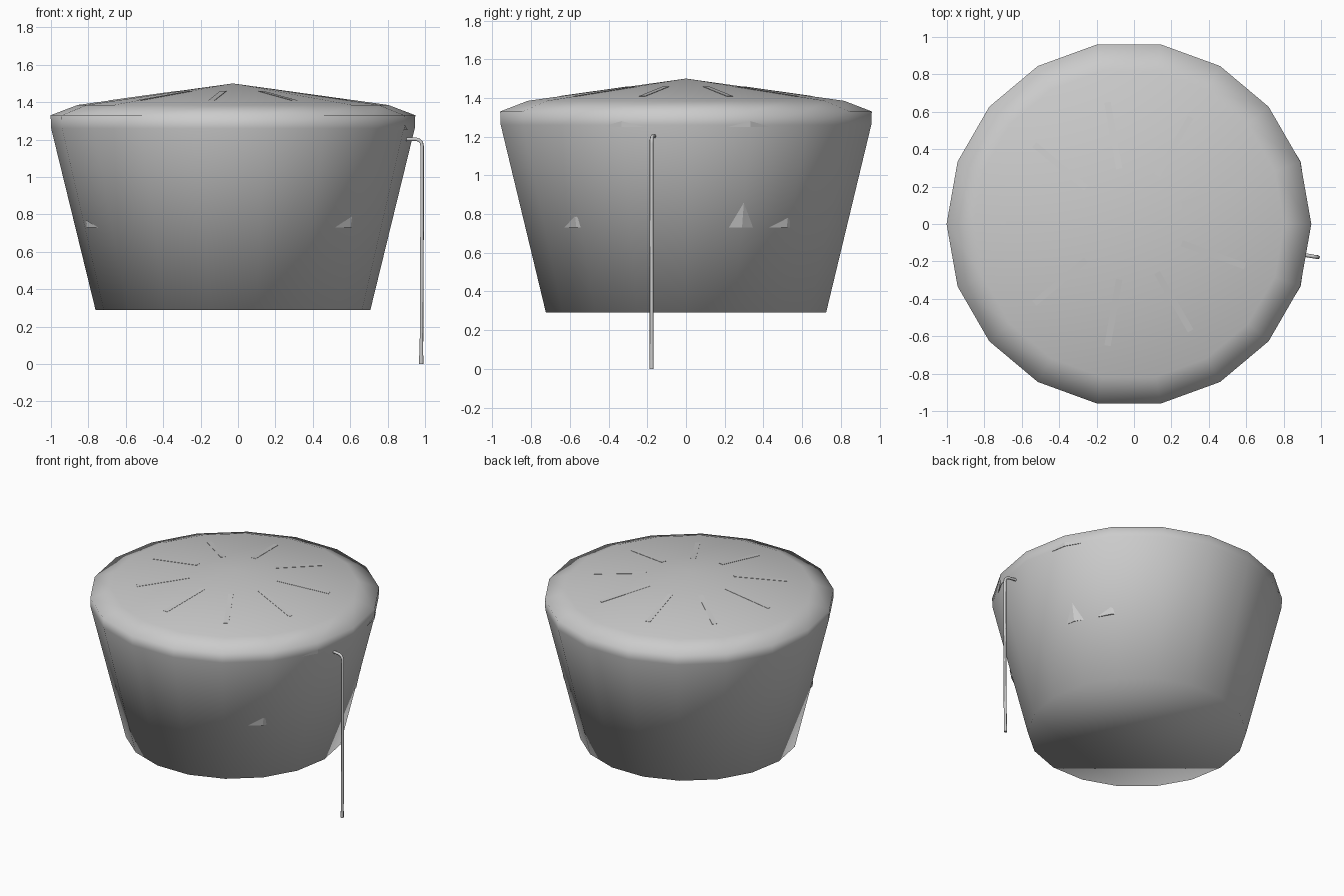
import bpy, bmesh, math
from mathutils import Vector

if "Cube" in bpy.data.objects:
    bpy.data.objects.remove(bpy.data.objects["Cube"])

CX = -0.027          # tank axis
N = 18               # tank sides


def make_object(name, verts, faces, smooth=True):
    mesh = bpy.data.meshes.new(name)
    mesh.from_pydata(verts, [], faces)
    bm = bmesh.new()
    bm.from_mesh(mesh)
    bmesh.ops.recalc_face_normals(bm, faces=bm.faces)
    bm.to_mesh(mesh)
    bm.free()
    mesh.polygons.foreach_set("use_smooth", [smooth] * len(mesh.polygons))
    ob = bpy.data.objects.new(name, mesh)
    bpy.context.collection.objects.link(ob)
    return ob


def polar(r, deg, z):
    a = math.radians(deg)
    return (CX + r * math.cos(a), r * math.sin(a), z)


# Tapered tank with a rounded rim and a shallow cone roof
profile = [(0.735, 0.29), (0.972, 1.26), (0.975, 1.33), (0.83, 1.385)]
verts = [polar(r, 360 / N * i, z) for r, z in profile for i in range(N)]
faces = [tuple(range(N))]
for k in range(len(profile) - 1):
    for i in range(N):
        j = (i + 1) % N
        faces.append((k * N + i, k * N + j, (k + 1) * N + j, (k + 1) * N + i))
top = len(verts)
verts.append((CX, 0, 1.5))
base = (len(profile) - 1) * N
faces += [(base + i, base + (i + 1) % N, top) for i in range(N)]
make_object("tank", verts, faces)

# Nine roof ribs that barely break through the roof
slope = (1.5 - 1.385) / 0.83
box_faces = [(0, 1, 2, 3), (4, 5, 6, 7), (0, 1, 5, 4),
             (1, 2, 6, 5), (2, 3, 7, 6), (3, 0, 4, 7)]
for n in range(9):
    ang = math.radians(20 + 40 * n)
    out = Vector((math.cos(ang), math.sin(ang), 0))
    side = Vector((-out.y, out.x, 0)) * 0.017
    pts = []
    for lift in (-0.02, 0.0015):
        for r, s in ((0.3, -1), (0.66, -1), (0.66, 1), (0.3, 1)):
            p = Vector((CX, 0, 1.5 - slope * r + lift)) + out * r + side * s
            pts.append(p)
    make_object(f"roof_rib_{n + 1}", pts, box_faces, False)

# Small hoop corners showing through the tank wall
for n, (ang, z, h) in enumerate([(-42, 0.73, 0.06), (20, 0.73, 0.13), (38, 0.73, 0.05),
                                 (203, 0.73, 0.04), (20, 1.25, 0.03), (-20, 1.25, 0.03)]):
    r = 0.735 + 0.237 * (z - 0.29) / 0.97
    spread = 5 if h > 0.1 else 7
    pts = [polar(r - 0.01, ang - spread, z), polar(r - 0.01, ang + spread, z),
           polar(r + 0.004, ang, z), polar(r + 0.244 * h, ang, z + h)]
    make_object(f"hoop_corner_{n + 1}", pts,
                [(0, 1, 2), (0, 2, 3), (2, 1, 3), (0, 3, 1)], False)


# Pipes swept along a path
def pipe(name, pts, radius):
    cu = bpy.data.curves.new(name, 'CURVE')
    cu.dimensions = '3D'
    cu.bevel_depth = radius
    cu.bevel_resolution = 1
    cu.use_fill_caps = True
    sp = cu.splines.new('POLY')
    sp.points.add(len(pts) - 1)
    for p, co in zip(sp.points, pts):
        p.co = (*co, 1)
    ob = bpy.data.objects.new(name, cu)
    bpy.context.collection.objects.link(ob)
    return ob


# Drain pipe leaving the wall below the rim, with a small foot
path = [polar(r, -10, z) for r, z in
        [(0.93, 1.202), (0.995, 1.202), (1.012, 1.196), (1.023, 1.184),
         (1.027, 1.165), (1.027, 0.8), (1.023, 0.0)]]
pipe("drain_pipe", path, 0.010)
pipe("pipe_foot", [polar(1.022, -10, 0.0), polar(1.022, -10, 0.045)], 0.012)
